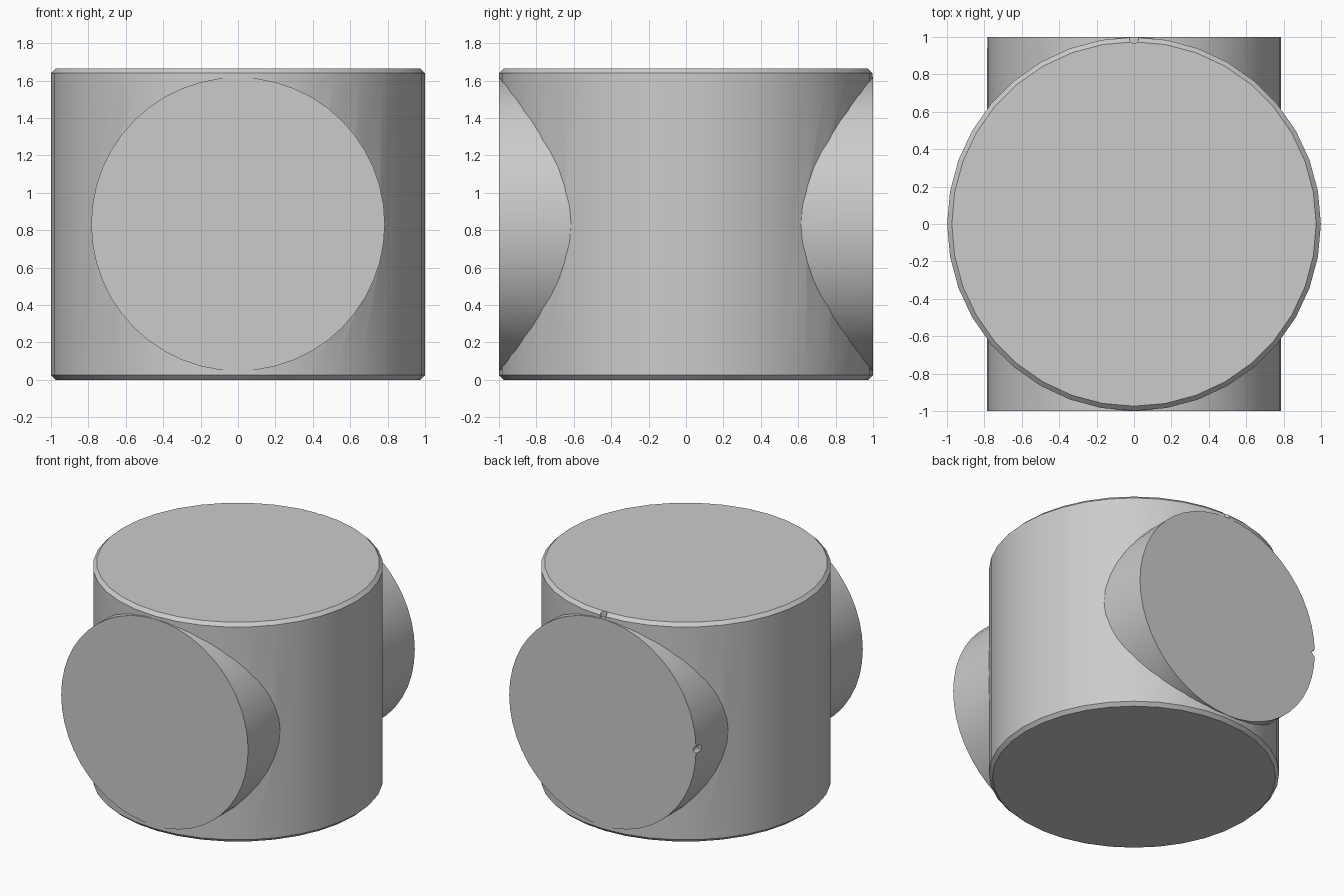
import bpy
import math

cube = bpy.data.objects.get("Cube")
if cube:
    bpy.data.objects.remove(cube, do_unlink=True)

HEIGHT = 1.665
MID = HEIGHT / 2
PIPE_R = 0.785

grey = bpy.data.materials.new("plain grey")
grey.use_nodes = True
grey.diffuse_color = (0.6, 0.6, 0.6, 1)
grey.node_tree.nodes["Principled BSDF"].inputs["Base Color"].default_value = (0.6, 0.6, 0.6, 1)


def cylinder(name, radius, depth, location, along_y=False, sides=36):
    rotation = (math.pi / 2, 0, 0) if along_y else (0, 0, 0)
    bpy.ops.mesh.primitive_cylinder_add(vertices=sides, radius=radius, depth=depth,
                                        location=location, rotation=rotation)
    obj = bpy.context.object
    obj.name = name
    obj.data.materials.append(grey)
    return obj


def apply_modifier(obj, mod):
    bpy.context.view_layer.objects.active = obj
    bpy.ops.object.modifier_apply(modifier=mod.name)


def combine(obj, other, operation):
    mod = obj.modifiers.new("combine", 'BOOLEAN')
    mod.operation = operation
    mod.solver = 'EXACT'
    mod.object = other
    apply_modifier(obj, mod)
    bpy.data.objects.remove(other, do_unlink=True)


# Upright drum with chamfered rims
body = cylinder("fitting_body", 0.999, HEIGHT, (0, 0, MID))
bevel = body.modifiers.new("rim_chamfer", 'BEVEL')
bevel.width = 0.025
bevel.segments = 1
bevel.limit_method = 'ANGLE'
bevel.angle_limit = math.radians(60)
apply_modifier(body, bevel)

# Cross pipe running front to back
combine(body, cylinder("cross_pipe", PIPE_R, 2, (0, 0, MID), along_y=True, sides=48), 'UNION')

# Small alignment notches: back of the top rim and side of the back disc
combine(body, cylinder("rim_notch", 0.025, 0.09, (0, 0.99, HEIGHT), sides=12), 'DIFFERENCE')
combine(body, cylinder("disc_notch", 0.025, 0.12, (-PIPE_R, 1, MID), along_y=True, sides=12),
        'DIFFERENCE')

# Smooth walls with crisp edges
bpy.ops.object.select_all(action='DESELECT')
body.select_set(True)
bpy.context.view_layer.objects.active = body
bpy.ops.object.shade_smooth_by_angle(angle=math.radians(25))
